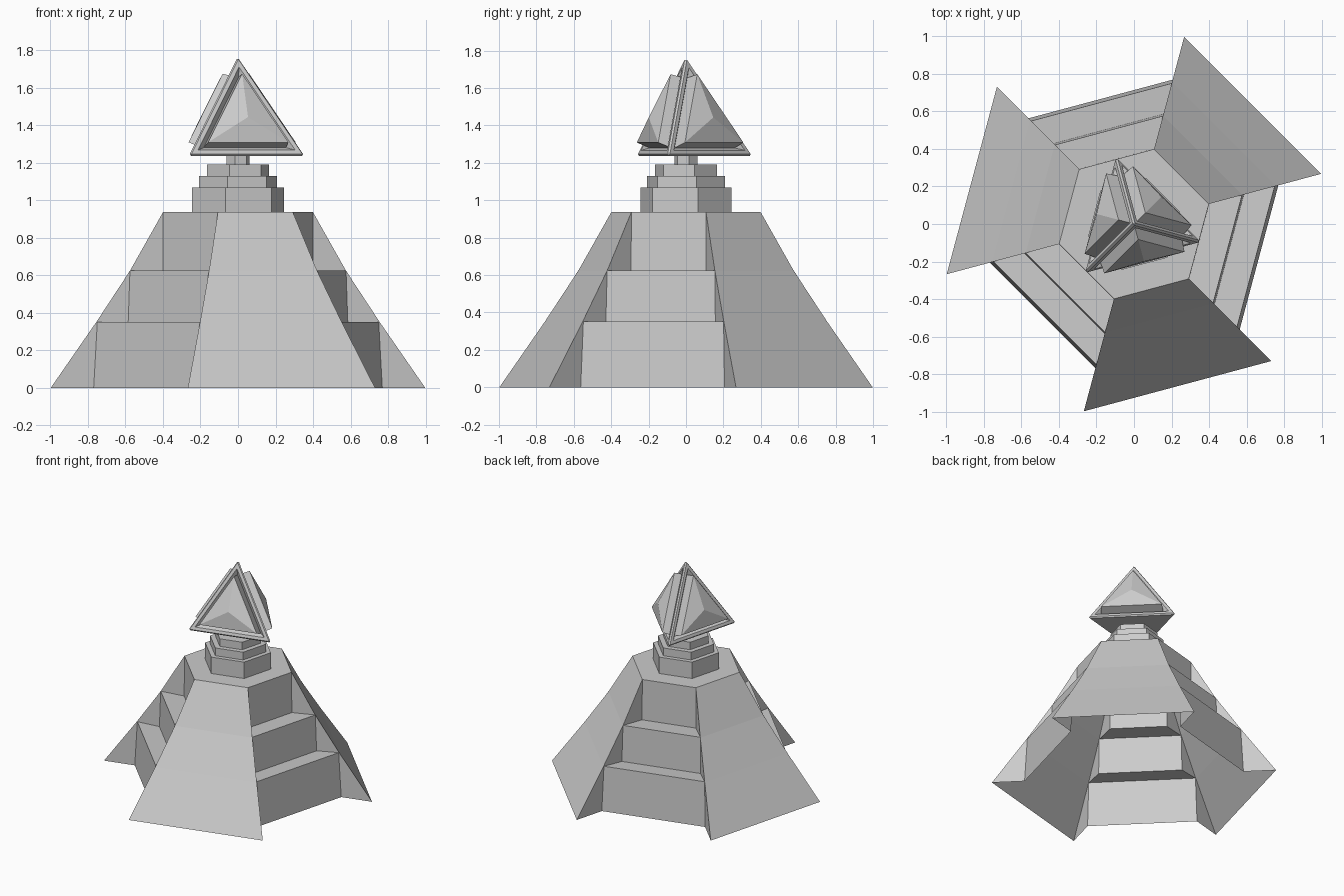
import bpy, bmesh, math
from mathutils import Vector

if "Cube" in bpy.data.objects:
    bpy.data.objects.remove(bpy.data.objects["Cube"])


def polar(r, deg, z):
    a = math.radians(deg)
    return Vector((r * math.cos(a), r * math.sin(a), z))


def finish(bm, name):
    bmesh.ops.remove_doubles(bm, verts=bm.verts[:], dist=0.0005)
    bmesh.ops.recalc_face_normals(bm, faces=bm.faces[:])
    me = bpy.data.meshes.new(name)
    bm.to_mesh(me)
    bm.free()
    ob = bpy.data.objects.new(name, me)
    bpy.context.collection.objects.link(ob)
    return ob


def face(bm, pts):
    return bm.faces.new([bm.verts.new(p) for p in pts])


# Profiles as (radius, height) for the sloped and the stepped sides
slope = [(1.033, 0), (0.782, 0.35), (0.597, 0.622), (0.413, 0.937)]
steps = [(0.796, 0), (0.776, 0.352), (0.606, 0.34), (0.596, 0.625),
         (0.415, 0.615), (0.413, 0.937)]

# Stepped base: open-bottomed hexagon, alternating buttresses and stairs
bm = bmesh.new()
for k in range(6):
    a, b = 15 + 60 * k, 75 + 60 * k
    prof = slope if k % 2 == 0 else steps
    for (r0, z0), (r1, z1) in zip(prof, prof[1:]):
        face(bm, [polar(r0, a, z0), polar(r0, b, z0), polar(r1, b, z1), polar(r1, a, z1)])
    # buttress cheek wall along the radial plane
    face(bm, [polar(r, a, z) for r, z in slope + steps[-2::-1]])
face(bm, [polar(0.413, 15 + 60 * k, 0.937) for k in range(6)])
finish(bm, "stepped_base")


# Hexagonal tiers and neck
def hex_prism(name, r, z0, z1):
    bm = bmesh.new()
    ring = [15 + 60 * k for k in range(6)]
    face(bm, [polar(r, a, z0) for a in reversed(ring)])
    face(bm, [polar(r, a, z1) for a in ring])
    for a in ring:
        face(bm, [polar(r, a, z0), polar(r, a + 60, z0), polar(r, a + 60, z1), polar(r, a, z1)])
    finish(bm, name)


hex_prism("tier_lower", 0.253, 0.93, 1.068)
hex_prism("tier_middle", 0.215, 1.06, 1.13)
hex_prism("tier_upper", 0.172, 1.125, 1.19)
hex_prism("neck", 0.064, 1.185, 1.245)

# Capstone: bevelled three-sided pyramid, grooved faces with raised facets
bm = bmesh.new()
tip = bm.verts.new((0, 0, 1.772))
corners = [bm.verts.new(polar(0.375, a, 1.236)) for a in (-15, 105, 225)]
bm.faces.new(corners[::-1])
for i in range(3):
    bm.faces.new((corners[i], corners[(i + 1) % 3], tip))
bmesh.ops.recalc_face_normals(bm, faces=bm.faces[:])
bmesh.ops.bevel(bm, geom=bm.edges[:], offset=0.011, segments=1, affect='EDGES', profile=0.5)
bm.normal_update()
panels = [f for f in bm.faces if f.calc_area() > 0.05 and f.normal.z > 0]
for thickness, depth in ((0.022, 0), (0.024, -0.03), (0.003, 0.078)):
    bmesh.ops.inset_individual(bm, faces=panels, thickness=thickness, depth=depth,
                               use_even_offset=True)
    bm.normal_update()
bmesh.ops.poke(bm, faces=panels, offset=0.038, center_mode='MEAN')
finish(bm, "capstone")
